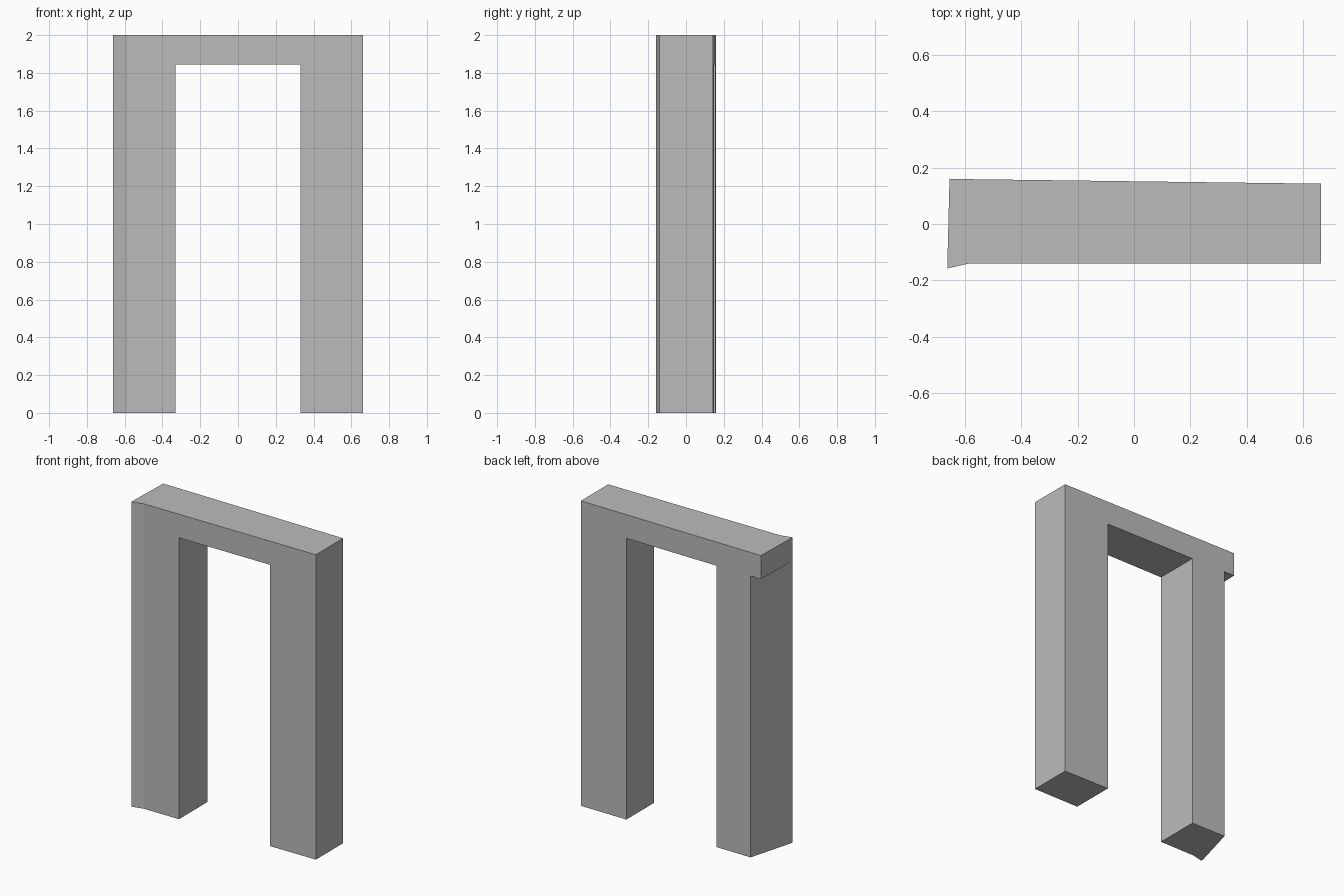
import bpy
import bmesh

cube = bpy.data.objects.get("Cube")
if cube:
    bpy.data.objects.remove(cube, do_unlink=True)

stone = bpy.data.materials.new("plain grey")
stone.use_nodes = True
GREY = (0.5, 0.5, 0.5, 1)
stone.diffuse_color = GREY
stone.node_tree.nodes["Principled BSDF"].inputs["Base Color"].default_value = GREY

HEIGHT, LINTEL_Z = 2.0, 1.845
OPEN = 0.33


def prism(name, plan, bottom, top):
    """Extrude a plan outline upward from bottom to top."""
    bm = bmesh.new()
    face = bm.faces.new([bm.verts.new((x, y, bottom)) for x, y in plan])
    grown = bmesh.ops.extrude_face_region(bm, geom=[face])["geom"]
    bmesh.ops.translate(bm, vec=(0, 0, top - bottom),
                        verts=[v for v in grown if isinstance(v, bmesh.types.BMVert)])
    bmesh.ops.recalc_face_normals(bm, faces=bm.faces)
    mesh = bpy.data.meshes.new(name)
    bm.to_mesh(mesh)
    bm.free()
    mesh.materials.append(stone)
    obj = bpy.data.objects.new(name, mesh)
    bpy.context.collection.objects.link(obj)
    return obj


def cut(target, cutter):
    """Subtract a cutter, then discard it."""
    cutter.hide_render = True
    mod = target.modifiers.new("cut", "BOOLEAN")
    mod.operation, mod.solver, mod.object = "DIFFERENCE", "EXACT", cutter
    bpy.context.view_layer.objects.active = target
    bpy.ops.object.modifier_apply(modifier=mod.name)
    bpy.data.objects.remove(cutter, do_unlink=True)


# Full block, with the tapered back and the small front lip on one end
door_frame = prism("door_frame", [
    (-0.663, -0.158), (-0.585, -0.14), (0.663, -0.14),
    (0.663, 0.143), (-0.655, 0.16)], 0, HEIGHT)

# Door opening under the lintel
cut(door_frame, prism("opening_cutter", [
    (-OPEN, -1), (OPEN, -1), (OPEN, 1), (-OPEN, 1)], -1, LINTEL_Z))

# Slanted outer side of one post, leaving the lintel overhanging
cut(door_frame, prism("slant_cutter", [
    (-0.6625, -0.14), (-0.58, 0.159), (-0.56, 0.23),
    (-0.8, 0.23), (-0.8, -0.14)], -1, LINTEL_Z))
